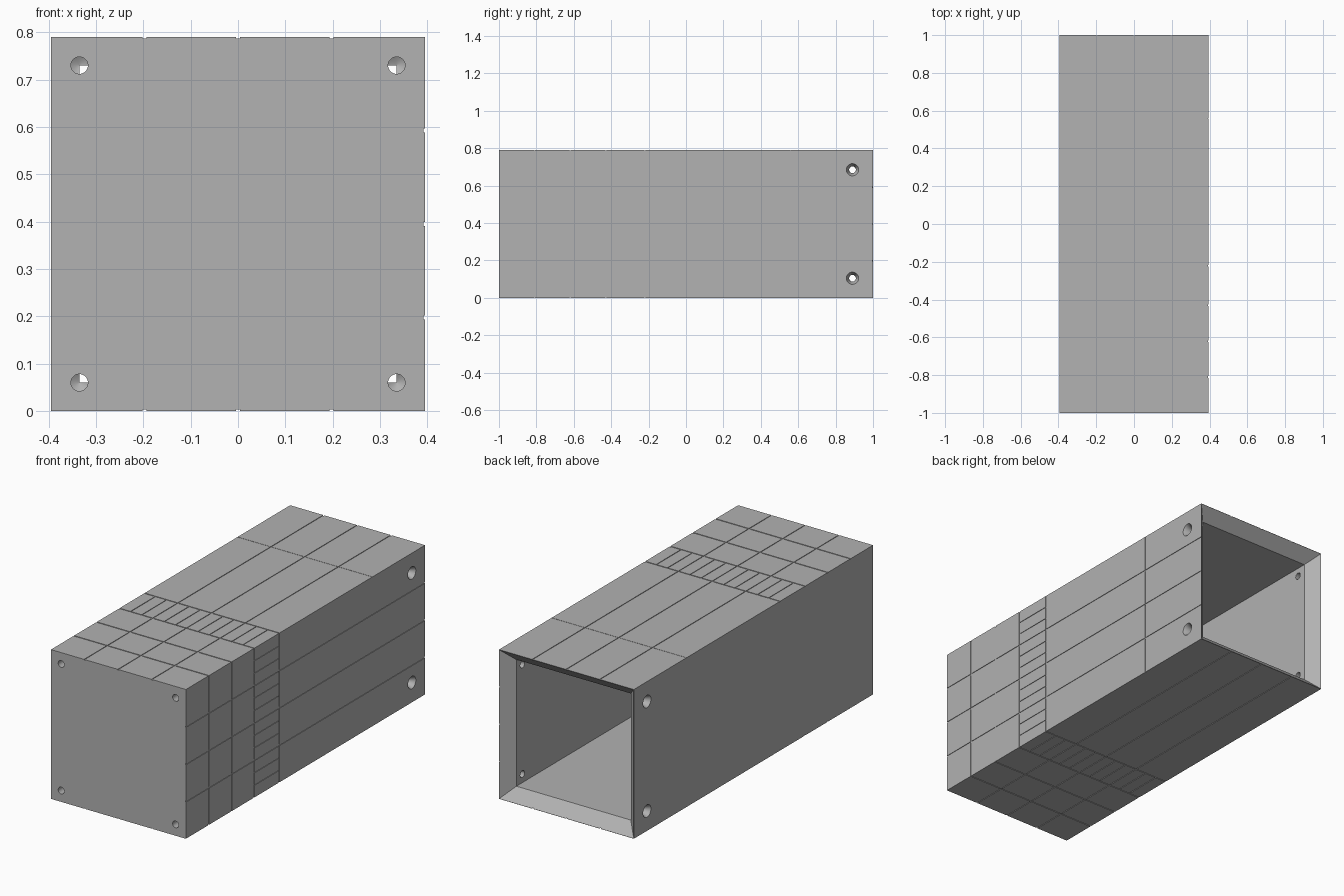
import bpy
import bmesh
import math
from mathutils import Matrix, Vector

if "Cube" in bpy.data.objects:
    bpy.data.objects.remove(bpy.data.objects["Cube"], do_unlink=True)

HALF, LENGTH = 0.395, 2.0      # half width of the square section, overall length
WALL, DEPTH = 0.06, 0.003      # wall thickness, groove depth
MID = Vector((0, 0, HALF))     # centre of the section
INNER = HALF - WALL

grey = bpy.data.materials.new("plain grey")
grey.use_nodes = True
colour = (0.445, 0.445, 0.445, 1)
grey.diffuse_color = colour
grey.node_tree.nodes["Principled BSDF"].inputs["Base Color"].default_value = colour


def finish(name, bm):
    bmesh.ops.recalc_face_normals(bm, faces=bm.faces)
    mesh = bpy.data.meshes.new(name)
    bm.to_mesh(mesh)
    bm.free()
    mesh.materials.append(grey)
    obj = bpy.data.objects.new(name, mesh)
    bpy.context.collection.objects.link(obj)
    return obj


def add_box(bm, centre, size):
    bmesh.ops.create_cube(bm, size=1, matrix=Matrix.Translation(Vector(centre) + MID)
                          @ Matrix.Diagonal((*size, 1)))


def add_lathe(bm, start, direction, profile, sides):
    """Stack rings of (distance, radius) along a direction and cap both ends."""
    frame = Matrix.Translation(start) @ Vector(direction).to_track_quat('Z', 'Y').to_matrix().to_4x4()
    rings = []
    for dist, radius in profile:
        ring = []
        for i in range(sides):
            a = 2 * math.pi * (i + 0.5) / sides
            ring.append(bm.verts.new(frame @ Vector((radius * math.cos(a), radius * math.sin(a), dist))))
        rings.append(ring)
    for low, high in zip(rings, rings[1:]):
        for i in range(sides):
            j = (i + 1) % sides
            bm.faces.new((low[i], low[j], high[j], high[i]))
    bm.faces.new(rings[0])
    bm.faces.new(rings[-1])


def cut(target, name, bm):
    cutter = finish(name, bm)
    cutter.hide_render = True
    mod = target.modifiers.new(name, 'BOOLEAN')
    mod.operation = 'DIFFERENCE'
    mod.solver = 'EXACT'
    mod.object = cutter
    bpy.context.view_layer.objects.active = target
    bpy.ops.object.modifier_apply(modifier=name)
    bpy.data.objects.remove(cutter, do_unlink=True)


# Outer sleeve
bm = bmesh.new()
add_box(bm, (0, 0, 0), (2 * HALF, LENGTH, 2 * HALF))
sleeve = finish("sleeve_body", bm)

# Square cavity, open and flared at the back
bm = bmesh.new()
r2 = math.sqrt(2)
rim = HALF - 0.001
add_lathe(bm, MID + Vector((0, -1, 0)), (0, 1, 0),
          [(WALL, INNER * r2), (LENGTH - WALL, INNER * r2), (LENGTH, rim * r2),
           (LENGTH + 0.01, rim * r2)], 4)
cut(sleeve, "cavity", bm)

# Drilled holes in the front corners
bm = bmesh.new()
for sx in (-1, 1):
    for sz in (-1, 1):
        add_lathe(bm, MID + Vector((sx * INNER, -1, sz * INNER)), (0, 1, 0),
                  [(-0.01, 0.018), (0.15, 0.018), (0.16, 0.0005)], 24)
cut(sleeve, "front_holes", bm)

# Countersunk holes through both side walls near the back
bm = bmesh.new()
for sx in (-1, 1):
    for sz in (-1, 1):
        add_lathe(bm, MID + Vector((sx * HALF, 0.89, sz * 0.29)), (-sx, 0, 0),
                  [(-0.01, 0.033), (0, 0.033), (0.03, 0.018), (WALL + 0.02, 0.018)], 24)
cut(sleeve, "side_holes", bm)

# Grooves across the top, bottom and one side
bands = [(-0.81, 0.008), (-0.62, 0.008), (-0.43, 0.008), (-0.22, 0.008)]
seam = (0.56, 0.002)
bm = bmesh.new()
for sz in (-1, 1):
    for y, width in bands + ([seam] if sz > 0 else []):
        add_box(bm, (0, y, sz * HALF), (1, width, 2 * DEPTH))
cut(sleeve, "cross_grooves", bm)
bm = bmesh.new()
for y, width in bands + [seam]:
    add_box(bm, (HALF, y, 0), (2 * DEPTH, width, 1))
cut(sleeve, "side_cross_grooves", bm)


def add_long_grooves(bm, offset, width, y, length):
    for sz in (-1, 1):
        add_box(bm, (offset, y, sz * HALF), (width, length, 2 * DEPTH))
    add_box(bm, (HALF, y, offset), (2 * DEPTH, length, width))


# Full length grooves in quarters, short ones in twelfths between two bands
step = HALF / 6
long_bm, short_bm = bmesh.new(), bmesh.new()
for i in range(-5, 6):
    if i % 3 == 0:
        add_long_grooves(long_bm, i * step, 0.008, 0, LENGTH + 0.1)
    else:
        add_long_grooves(short_bm, i * step, 0.005, -0.325, 0.21)
cut(sleeve, "long_grooves", long_bm)
cut(sleeve, "short_grooves", short_bm)

# Smooth hole walls, sharp edges elsewhere
for obj in bpy.context.selected_objects:
    obj.select_set(False)
sleeve.select_set(True)
bpy.context.view_layer.objects.active = sleeve
bpy.ops.object.shade_smooth_by_angle(angle=math.radians(30))
